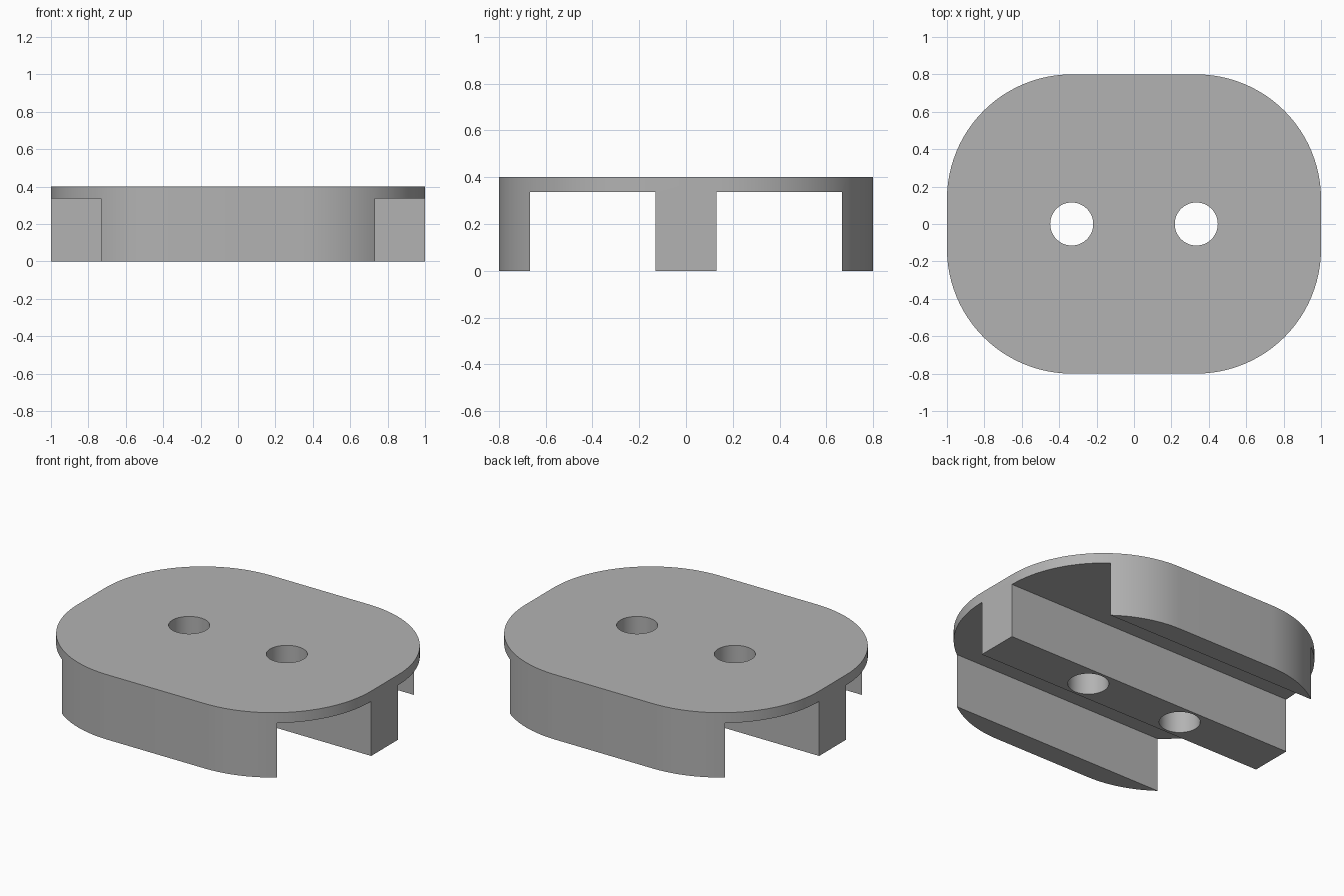
import bpy
import bmesh
from math import cos, sin, pi, radians

cube = bpy.data.objects.get("Cube")
if cube:
    bpy.data.objects.remove(cube, do_unlink=True)

HALF_X, HALF_Y, HEIGHT = 1.0, 0.8, 0.4
CORNER = 0.667
RIB, WALL, SLOT_TOP = 0.131, 0.667, 0.336
HOLE_X, HOLE_R = 0.333, 0.115

grey = bpy.data.materials.new("plain grey")
grey.use_nodes = True
colour = (0.45, 0.45, 0.45, 1)
grey.diffuse_color = colour
grey.node_tree.nodes["Principled BSDF"].inputs["Base Color"].default_value = colour


def prism(name, outline, z0, z1):
    """Extrude a closed outline from z0 up to z1."""
    bm = bmesh.new()
    face = bm.faces.new([bm.verts.new((x, y, z0)) for x, y in outline])
    top = bmesh.ops.extrude_face_region(bm, geom=[face])["geom"]
    verts = [v for v in top if isinstance(v, bmesh.types.BMVert)]
    bmesh.ops.translate(bm, verts=verts, vec=(0, 0, z1 - z0))
    bmesh.ops.recalc_face_normals(bm, faces=bm.faces)
    mesh = bpy.data.meshes.new(name)
    bm.to_mesh(mesh)
    bm.free()
    mesh.materials.append(grey)
    obj = bpy.data.objects.new(name, mesh)
    bpy.context.collection.objects.link(obj)
    return obj


def arc(cx, cy, r, start, sweep, steps):
    return [(cx + r * cos(start + sweep * i / steps),
             cy + r * sin(start + sweep * i / steps)) for i in range(steps + 1)]


# Rounded block
outline = []
for i, (sx, sy) in enumerate([(1, 1), (-1, 1), (-1, -1), (1, -1)]):
    outline += arc(sx * (HALF_X - CORNER), sy * (HALF_Y - CORNER),
                   CORNER, i * pi / 2, pi / 2, 24)
body = prism("slotted_body", outline, 0, HEIGHT)

# Slots either side of the central rib, and the two through holes
cutters = []
for side, s in (("left", 1), ("right", -1)):
    x, y0, y1 = 1.2, s * RIB, s * WALL
    cutters.append(prism(side + "_slot_cutter",
                         [(-x, y0), (x, y0), (x, y1), (-x, y1)], -0.1, SLOT_TOP))
    ring = arc(s * HOLE_X, 0, HOLE_R, 0, 2 * pi, 48)[:-1]
    cutters.append(prism(side + "_hole_cutter", ring, -0.1, HEIGHT + 0.1))

bpy.context.view_layer.objects.active = body
for cutter in cutters:
    cutter.hide_render = True
    mod = body.modifiers.new("cut", "BOOLEAN")
    mod.operation = "DIFFERENCE"
    mod.solver = "EXACT"
    mod.object = cutter
    bpy.ops.object.modifier_apply(modifier=mod.name)
    bpy.data.objects.remove(cutter, do_unlink=True)

bpy.ops.object.select_all(action="DESELECT")
body.select_set(True)
bpy.ops.object.shade_smooth_by_angle(angle=radians(30))
